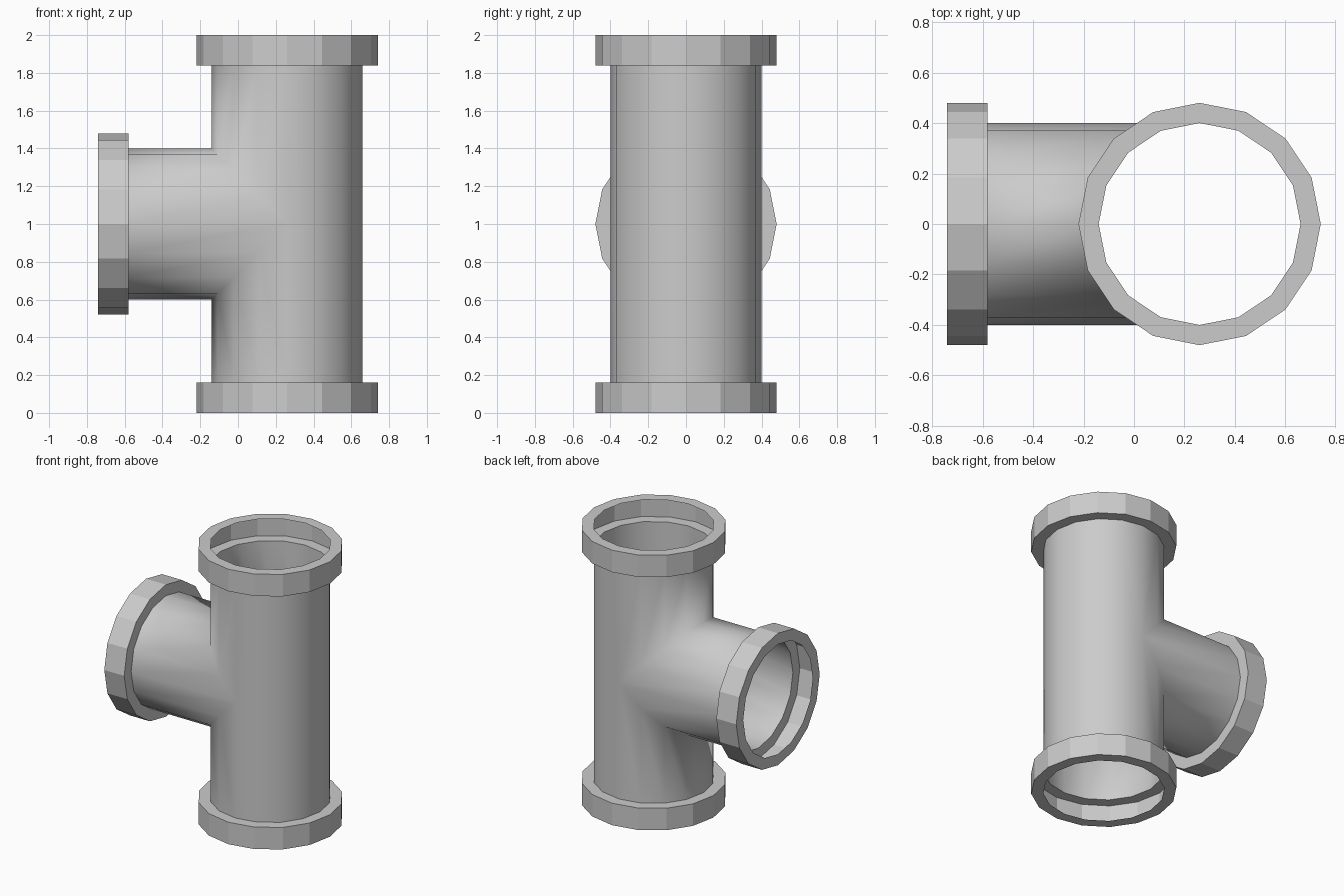
import bpy, bmesh
from math import sin, cos, pi
from mathutils import Vector

if "Cube" in bpy.data.objects:
    bpy.data.objects.remove(bpy.data.objects["Cube"])

N = 16            # sides of every pipe and collar
R, RC = 0.40, 0.48  # pipe radius, collar radius
CX, CZ = 0.26, 1.0  # upright axis x, branch axis z
T = 0.16          # collar thickness


def finish(bm, name, smooth):
    bmesh.ops.recalc_face_normals(bm, faces=bm.faces[:])
    for f in bm.faces:
        f.smooth = smooth
    mesh = bpy.data.meshes.new(name)
    bm.to_mesh(mesh)
    bm.free()
    obj = bpy.data.objects.new(name, mesh)
    bpy.context.collection.objects.link(obj)
    return obj


def upright(r, z):
    return [Vector((CX - r * sin(2 * pi * k / N), r * cos(2 * pi * k / N), z)) for k in range(N)]


def branch(r, x):
    return [Vector((x, r * cos(2 * pi * k / N), CZ + r * sin(2 * pi * k / N))) for k in range(N)]


def bridge(bm, a, b):
    for i in range(N):
        j = (i + 1) % N
        bm.faces.new((a[i], a[j], b[j], b[i]))


# Hollow collars: two end rings and an outer wall, open on the inside
def collar(name, ring, start):
    bm = bmesh.new()
    loops = [[bm.verts.new(p) for p in ring(r, d)]
             for r, d in ((R, start), (RC, start), (RC, start + T), (R, start + T))]
    for a, b in zip(loops, loops[1:]):
        bridge(bm, a, b)
    finish(bm, name, False)


collar("bottom_collar", upright, 0.0)
collar("top_collar", upright, 2.0 - T)
collar("branch_collar", branch, -0.74)

# Tee body: thin single-walled pipes meeting on a mitred seam
bm = bmesh.new()
low = [bm.verts.new(p) for p in upright(R, T)]
high = [bm.verts.new(p) for p in upright(R, 2.0 - T)]
mouth = [bm.verts.new(p) for p in branch(R, -0.74 + T)]
seam = [bm.verts.new((CX - abs(p.z - CZ), p.y, p.z)) for p in branch(R, 0)]
bridge(bm, seam, mouth)
H = N // 2
for k in range(H):
    # branch side of the upright, above and below the seam
    bm.faces.new((seam[k], seam[k + 1], high[k + 1], high[k]))
    bm.faces.new((seam[-k], seam[-k - 1], low[k + 1], low[k]))
    # plain far side of the upright
    i, j = H + k, (H + k + 1) % N
    face = [low[i], low[j], high[j], high[i]]
    if k == 0:
        face.append(seam[H])
    if k == H - 1:
        face.insert(2, seam[0])
    bm.faces.new(face)
finish(bm, "tee_body", True)
